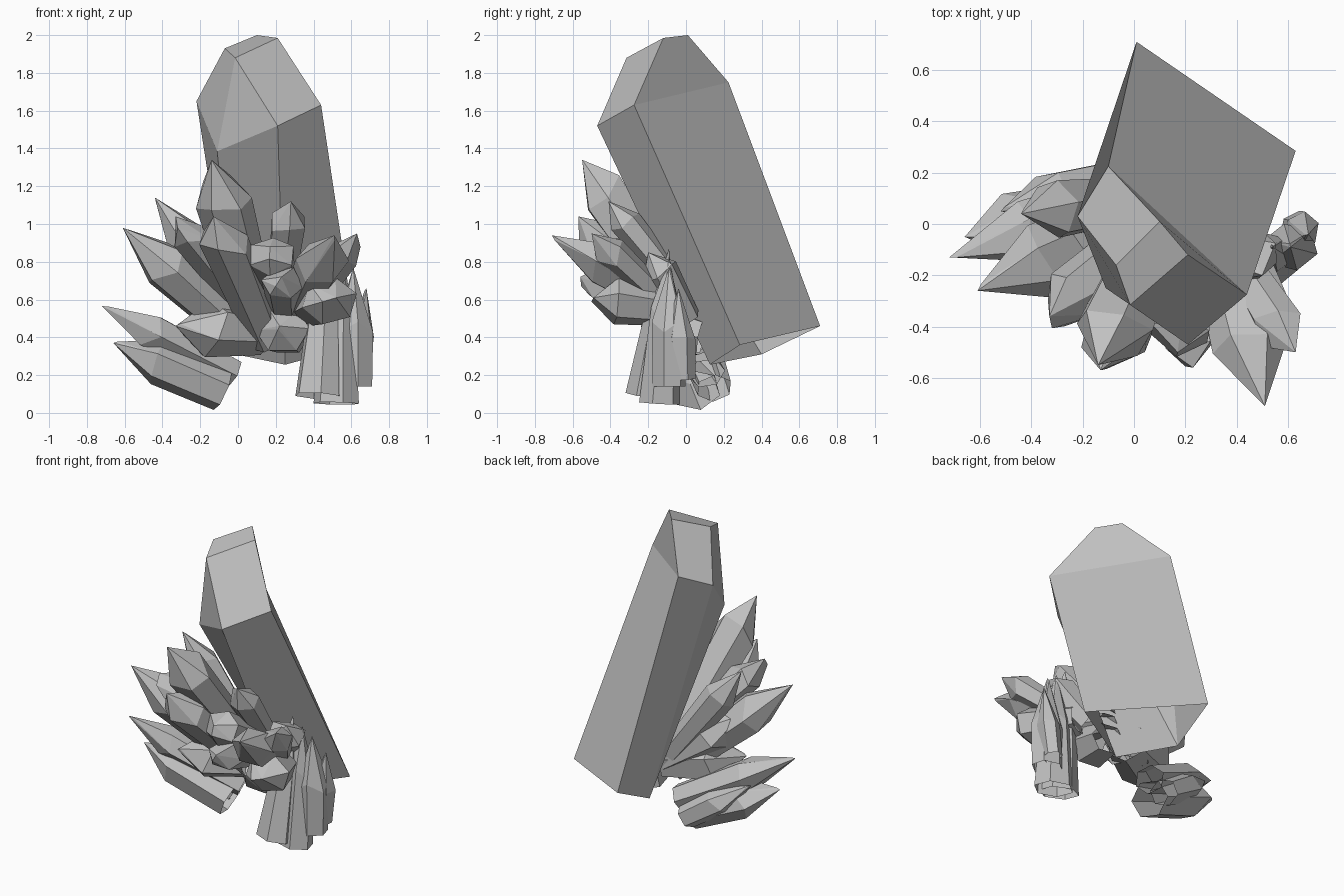
import bpy, bmesh, math, random
from mathutils import Vector

cube = bpy.data.objects.get("Cube")
if cube:
    bpy.data.objects.remove(cube, do_unlink=True)

random.seed(4)

GREY = (0.53, 0.53, 0.53, 1)
mat = bpy.data.materials.new("quartz grey")
mat.use_nodes = True
mat.diffuse_color = GREY
mat.node_tree.nodes["Principled BSDF"].inputs["Base Color"].default_value = GREY


def finish(name, bm):
    """Turn the mesh data into a grey object."""
    bmesh.ops.recalc_face_normals(bm, faces=bm.faces)
    mesh = bpy.data.meshes.new(name)
    bm.to_mesh(mesh)
    bm.free()
    mesh.materials.append(mat)
    bpy.context.collection.objects.link(bpy.data.objects.new(name, mesh))


def crystal(name, base, tip, radius, shoulder=0.72, foot=0.75, sides=6, blunt=0.12):
    """Tapered prism, open at the foot, with an uneven shoulder and a ridged point."""
    base, tip = Vector(base), Vector(tip)
    axis = tip - base
    turn = axis.to_track_quat('Z', 'Y')
    spin = random.uniform(0, math.tau)
    pts = []
    for t, r in ((0, foot), (shoulder, 1)):
        for i in range(sides):
            a = spin + math.tau * i / sides
            lift = random.uniform(-0.07, 0.07) * axis.length * (t > 0)
            ring = Vector((math.cos(a), 0.85 * math.sin(a), 0)) * radius * r
            pts.append(base + axis * t + turn @ (ring + Vector((0, 0, lift))))
    side = turn @ Vector((math.cos(spin), math.sin(spin), 0)) * radius * blunt
    pts += [tip, tip + side - axis * 0.03]
    bm = bmesh.new()
    verts = [bm.verts.new(p) for p in pts]
    rim = set(verts[:sides])
    bmesh.ops.convex_hull(bm, input=verts)
    floor = [f for f in bm.faces if rim.issuperset(f.verts)]
    bmesh.ops.delete(bm, geom=floor, context='FACES')
    loose = [v for v in bm.verts if not v.link_faces]
    bmesh.ops.delete(bm, geom=loose, context='VERTS')
    bmesh.ops.dissolve_limit(bm, angle_limit=math.radians(4), verts=bm.verts, edges=bm.edges)
    finish(name, bm)


# Large leaning crystal: open four-cornered foot, sloping shoulders and a small cut top
bm = bmesh.new()
foot = [bm.verts.new(p) for p in [
    (0.25, 0.127, 0.255), (0.63, 0.285, 0.36), (0.01, 0.71, 0.46), (-0.01, 0.40, 0.31)]]
shoulder = [bm.verts.new(p) for p in [
    (0.21, -0.47, 1.52), (0.44, -0.275, 1.63), (-0.10, 0.225, 1.75),
    (-0.22, 0.03, 1.65), (-0.11, -0.25, 1.385)]]
top = [bm.verts.new(p) for p in [
    (-0.015, -0.315, 1.88), (0.21, -0.12, 1.985), (0.10, 0.01, 2.0), (-0.07, -0.16, 1.93)]]
for i in range(2):
    bm.faces.new((foot[i], foot[i + 1], shoulder[i + 1], shoulder[i]))
bm.faces.new((foot[2], foot[3], shoulder[3], shoulder[2]))
bm.faces.new((foot[3], shoulder[4], shoulder[3]))
bm.faces.new((foot[3], foot[0], shoulder[0], shoulder[4]))
for i in range(3):
    bm.faces.new((shoulder[i], shoulder[i + 1], top[i + 1], top[i]))
bm.faces.new((shoulder[3], shoulder[4], top[0], top[3]))
bm.faces.new((shoulder[4], shoulder[0], top[0]))
bm.faces.new(top)
finish("main_crystal", bm)

# Tall crystals rising at the front
crystal("front_upper_crystal", (0.10, 0.0, 0.5), (-0.14, -0.55, 1.34), 0.155, 0.77)
crystal("front_middle_crystal", (0.15, 0.02, 0.38), (-0.13, -0.57, 1.04), 0.135, 0.8)

# Crystals fanning out to the right side
crystal("right_upper_crystal", (0.03, 0.1, 0.5), (-0.44, 0.04, 1.14), 0.12, 0.68)
crystal("right_middle_crystal", (0.10, 0.02, 0.5), (-0.33, -0.36, 1.04), 0.12, 0.82, blunt=0.6)
crystal("right_long_crystal", (0.05, 0.05, 0.38), (-0.61, -0.26, 0.98), 0.15, 0.66)
crystal("right_inner_crystal", (0.12, 0.08, 0.42), (-0.33, -0.17, 0.46), 0.18, 0.6)
crystal("right_core_crystal", (0.10, 0.08, 0.44), (-0.36, -0.06, 0.78), 0.16, 0.65)

# Low fan at the right side
crystal("right_low_back_crystal", (-0.03, 0.11, 0.21), (-0.72, -0.13, 0.565), 0.12, 0.6, 0.85)
crystal("right_low_front_crystal", (-0.08, 0.05, 0.12), (-0.66, -0.05, 0.37), 0.145, 0.62, 0.95)
crystal("right_low_rear_crystal", (-0.11, 0.15, 0.13), (-0.52, 0.05, 0.40), 0.11, 0.5, 0.9)

# Short crystals pointing forward from the centre
crystal("centre_upper_crystal", (0.22, 0.0, 0.62), (0.28, -0.41, 1.12), 0.10, 0.75)
crystal("centre_stub_crystal", (0.22, 0.0, 0.58), (0.17, -0.50, 0.88), 0.13, 0.82, blunt=0.5)
crystal("centre_low_stub_crystal", (0.25, 0.05, 0.52), (0.23, -0.56, 0.72), 0.11, 0.82, blunt=0.5)
crystal("centre_core_crystal", (0.27, 0.08, 0.40), (0.22, -0.24, 0.46), 0.15, 0.7)

# Crystals on the left side
crystal("left_forward_crystal", (0.32, -0.05, 0.55), (0.51, -0.71, 0.94), 0.14, 0.64)
crystal("left_outer_crystal", (0.36, -0.08, 0.55), (0.63, -0.5, 0.95), 0.10, 0.75)
crystal("left_blunt_crystal", (0.38, -0.05, 0.55), (0.52, -0.49, 0.61), 0.15, 0.75, blunt=0.5)
crystal("left_inner_crystal", (0.34, 0.0, 0.50), (0.50, -0.2, 0.85), 0.12, 0.75)

# Downward fan at the left side, with wide feet
crystal("left_fan_front_crystal", (0.42, -0.21, 0.09), (0.47, -0.09, 0.87), 0.085, 0.6, 1.5)
crystal("left_fan_middle_crystal", (0.52, -0.14, 0.05), (0.54, -0.09, 0.82), 0.09, 0.6, 1.4)
crystal("left_fan_outer_crystal", (0.61, -0.09, 0.14), (0.61, -0.09, 0.77), 0.11, 0.5, 0.95)
crystal("left_fan_back_crystal", (0.63, -0.02, 0.18), (0.68, -0.04, 0.66), 0.08, 0.5, 0.9)
